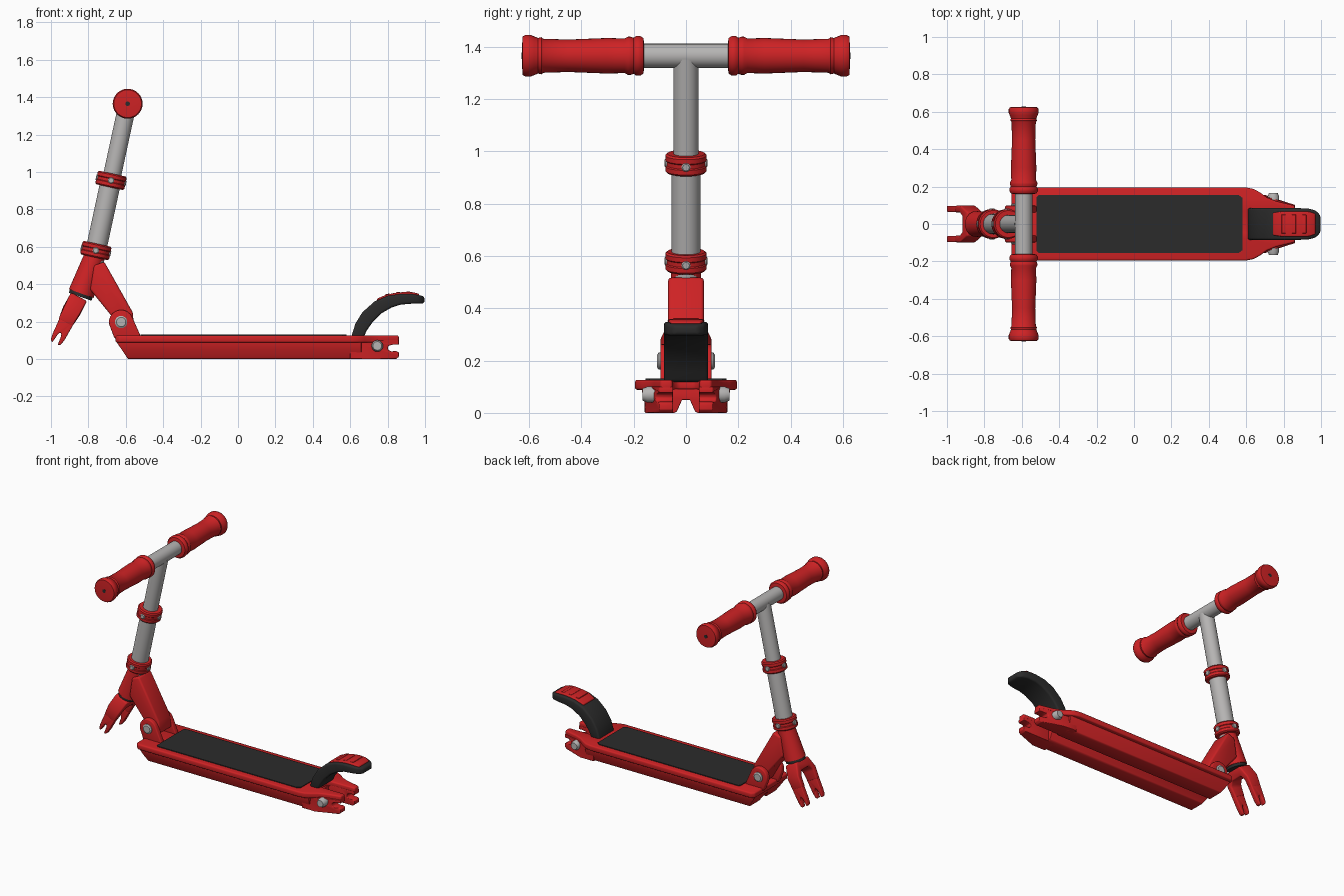
import bpy, bmesh, math
from mathutils import Vector, Matrix

if "Cube" in bpy.data.objects:
    bpy.data.objects.remove(bpy.data.objects["Cube"])


def material(name, rgb):
    m = bpy.data.materials.new(name)
    m.diffuse_color = (*rgb, 1)
    m.use_nodes = True
    m.node_tree.nodes["Principled BSDF"].inputs["Base Color"].default_value = m.diffuse_color
    return m


RED = material("red paint", (0.62, 0.016, 0.018))
GREY = material("brushed metal", (0.47, 0.46, 0.455))
DARK = material("dark rubber", (0.024, 0.024, 0.024))


def finish(name, bm, mat, bevel=0, angle=35):
    bmesh.ops.recalc_face_normals(bm, faces=bm.faces)
    me = bpy.data.meshes.new(name)
    bm.to_mesh(me)
    bm.free()
    ob = bpy.data.objects.new(name, me)
    bpy.context.collection.objects.link(ob)
    me.materials.append(mat)
    bpy.ops.object.select_all(action='DESELECT')
    bpy.context.view_layer.objects.active = ob
    ob.select_set(True)
    if bevel:
        b = ob.modifiers.new("soft edges", 'BEVEL')
        b.width, b.segments, b.limit_method = bevel, 3, 'ANGLE'
        b.angle_limit = math.radians(30)
        bpy.ops.object.modifier_apply(modifier=b.name)
    bpy.ops.object.shade_smooth_by_angle(angle=math.radians(angle))
    return ob


def prism(name, pts, a, b, axis, mat, bevel=0, matrix=None, warp=None):
    """Extrude a 2D outline from a to b along an axis."""
    put = {'x': lambda p, t: (t, p[0], p[1]),
           'y': lambda p, t: (p[0], t, p[1]),
           'z': lambda p, t: (p[0], p[1], t)}[axis]
    bm = bmesh.new()
    ends = []
    for t in (a, b):
        ends.append([bm.verts.new(put(p, t)) for p in pts])
        bm.faces.new(ends[-1])
    n = len(pts)
    for i in range(n):
        j = (i + 1) % n
        bm.faces.new((ends[0][i], ends[0][j], ends[1][j], ends[1][i]))
    for v in bm.verts:
        if warp:
            v.co = warp(v.co)
        if matrix:
            v.co = matrix @ v.co
    return finish(name, bm, mat, bevel)


def lathe(name, profile, origin, direction, mat, n=32):
    """Turn (radius, height) points about a direction from an origin."""
    rot = Vector((0, 0, 1)).rotation_difference(Vector(direction)).to_matrix()
    bm = bmesh.new()
    rings = []
    for r, h in profile:
        rings.append([bm.verts.new(Vector(origin) + rot @ Vector(
            (r * math.cos(k * math.tau / n), r * math.sin(k * math.tau / n), h)))
            for k in range(n)])
    for p, q in zip(rings, rings[1:]):
        for k in range(n):
            bm.faces.new((p[k], p[(k + 1) % n], q[(k + 1) % n], q[k]))
    bm.faces.new(rings[0])
    bm.faces.new(rings[-1])
    return finish(name, bm, mat)


def rod(name, p, q, r1, r2, mat):
    d = Vector(q) - Vector(p)
    return lathe(name, [(r1, 0), (r2, d.length)], p, d, mat)


def strip(name, top, bottom, widths, mat, bevel):
    """Curved slab from upper and lower side-view lines with half-widths."""
    bm = bmesh.new()
    secs = [[bm.verts.new(c) for c in ((t[0], -w, t[1]), (t[0], w, t[1]),
                                       (b[0], w, b[1]), (b[0], -w, b[1]))]
            for t, b, w in zip(top, bottom, widths)]
    for p, q in zip(secs, secs[1:]):
        for k in range(4):
            bm.faces.new((p[k], p[(k + 1) % 4], q[(k + 1) % 4], q[k]))
    bm.faces.new(secs[0])
    bm.faces.new(secs[-1])
    return finish(name, bm, mat, bevel)


def bolt(name, p, d, r, h):
    lathe(name, [(r, 0), (r, h * .7), (r * .75, h)], p, d, GREY, 20)


def mirrored(half):
    return half + [(x, -y) for x, y in reversed(half)]


# Steering column
def column(z):
    return Vector((-0.59 + (z - 1.365) * 0.2166, 0, z))


axis = (column(1) - column(0)).normalized()
rod("upper_column", column(0.9), column(1.36), 0.048, 0.048, GREY)
rod("lower_column", column(0.45), column(0.94), 0.055, 0.055, GREY)
rod("handlebar", (-0.59, -0.6, 1.365), (-0.59, 0.6, 1.365), 0.046, 0.046, GREY)

# Clamp collars with bolts all round
for label, z in (("upper", 0.955), ("lower", 0.58)):
    c = column(z)
    lathe(label + "_collar", [(.055, -.037), (.072, -.037), (.079, -.03), (.079, -.012),
                              (.075, -.008), (.075, .008), (.079, .012), (.079, .03),
                              (.072, .037), (.05, .037)], c, axis, RED)
    tilt = Matrix.Rotation(math.atan(0.2166), 3, 'Y')
    for k in range(4):
        d = tilt @ Vector((math.cos(k * math.pi / 2), math.sin(k * math.pi / 2), 0))
        bolt(f"{label}_collar_bolt_{k}", c + d * .07, d, .017, .012)

# Grips with flared ends
grip = [(.05, .16), (.068, .163), (.076, .175), (.076, .19), (.069, .2), (.073, .212),
        (.073, .222), (.066, .235), (.068, .3), (.062, .45), (.065, .545), (.071, .553),
        (.068, .565), (.074, .58), (.08, .595), (.08, .613), (.074, .624), (.05, .626)]
for s, side in ((-1, "near"), (1, "far")):
    lathe(side + "_grip", grip, (-0.59, 0, 1.365), (0, s, 0), RED)
    rod(side + "_grip_end_hole", (-0.59, s * .62, 1.365), (-0.59, s * .628, 1.365), .012, .012, DARK)

# Head tube, bearing ring and neck
rod("head_tube", (-0.838, 0, 0.35), (-0.763, 0, 0.56), 0.07, 0.055, RED)
rod("bearing_ring", (-0.844, 0, 0.333), (-0.837, 0, 0.353), 0.064, 0.064, DARK)
prism("neck", [(-.715, .52), (-.563, .25), (-.555, .17), (-.62, .13), (-.68, .235),
               (-.79, .37), (-.77, .5)], -.068, .068, 'y', RED, .012)

# Fork: arched crown and two slotted legs
fm = Matrix.Translation((-0.842, 0, 0.34)) @ Matrix.Rotation(0.487, 4, 'Y')
arch = [(.098, -.17), (.098, -.09), (.065, -.01), (-.065, -.01), (-.098, -.09), (-.098, -.17),
        (-.062, -.17), (-.062, -.1), (-.04, -.07), (.04, -.07), (.062, -.1), (.062, -.17)]
prism("fork_crown", arch, -.052, .045, 'x', RED, .01, fm,
      warp=lambda c: Vector((c.x * (1 if c.z > -.12 else .85), c.y, c.z)))
leg = [(-.044, -.13), (.04, -.13), (.036, -.25), (.03, -.283), (.016, -.292), (.011, -.25),
       (.009, -.235), (0, -.225), (-.009, -.235), (-.011, -.25), (-.016, -.292), (-.03, -.283),
       (-.036, -.25)]
for s, side in ((-1, "near"), (1, "far")):
    prism(side + "_fork_leg", leg, s * .064, s * .097, 'y', RED, .005, fm)

# Folding hinge plates on the deck
hinge = [(-.625 + .065 * math.cos(math.radians(a)), .198 + .065 * math.sin(math.radians(a)))
         for a in range(20, 211, 19)] + [(-.66, .11), (-.515, .11)]
for s, side in ((-1, "near"), (1, "far")):
    prism(side + "_hinge_plate", hinge, s * .062, s * .098, 'y', RED, .007)
    bolt(side + "_hinge_bolt", (-.625, s * .09, .198), (0, s, 0), .033, .02)

# Deck: top flange with a slot for the rear wheel
outline = mirrored([(-.655, .175), (-.635, .195), (.6, .195), (.64, .187), (.675, .168),
                    (.71, .142), (.76, .122), (.86, .098), (.86, .052), (.67, .05), (.65, .03)])
prism("deck_flange", outline, .088, .126, 'z', RED, .009)

# Deck body: two keels with a groove between, raked at the nose
section = [(.17, .092), (.162, .05), (.145, .004), (.135, 0), (.045, 0), (.035, .005), (.015, .05)]
section += [(-y, z) for y, z in reversed(section)]
prism("deck_body", section, -.65, .66, 'x', RED, .004,
      warp=lambda c: Vector((c.x + (.062 * (1 - c.z / .092) if c.x < 0 else 0), c.y, c.z)))

# Rear wheel holders with axle notches, tapering to the tail
holder = [(.6, 0), (.7, 0), (.845, 0), (.86, .012), (.86, .036), (.845, .043), (.82, .041),
          (.805, .047), (.8, .06), (.806, .072), (.83, .077), (.86, .077), (.86, .1),
          (.76, .1), (.7, .1), (.6, .1)]
for s, side in ((-1, "near"), (1, "far")):
    def taper(c, s=s):
        outer = .158 - .055 * min(1, max(0, (c.x - .68) / .16))
        return Vector((c.x, s * (outer if abs(c.y) > .1 else .05), c.z))
    prism(side + "_wheel_holder", holder, .05, .15, 'y', RED, .004, warp=taper)
    bolt(side + "_rear_bolt", (.745, s * .1, .07), (0, s, 0), .031, .066)

# Grip tape
tape = [(-.52, -.145), (-.51, -.155), (.56, -.155), (.58, -.14)]
tape += [(x, -y) for x, y in reversed(tape)]
prism("grip_tape", tape, .12, .131, 'z', DARK)

# Rear brake fender with a red foot pad
top = [(.605, .118), (.628, .19), (.665, .25), (.73, .308), (.8, .338), (.87, .348),
       (.93, .348), (.972, .341), (.997, .334)]
low = [(.672, .118), (.69, .155), (.72, .198), (.765, .243), (.82, .275), (.87, .291),
       (.93, .296), (.972, .296), (.997, .298)]
strip("brake_fender", top, low, [.085] * 6 + [.083, .072, .045], DARK, .012)
ptop = [(.742, .322), (.79, .343), (.84, .354), (.893, .359), (.935, .357), (.968, .349)]
strip("brake_pad", ptop, [(x + .005, z - .025) for x, z in ptop],
      [.06, .067, .067, .067, .066, .055], RED, .006)
for i, (x, z) in enumerate(((.8, .347), (.855, .356), (.91, .359))):
    prism(f"pad_ridge_{i}", [(x - .012, z - .01), (x + .012, z - .006), (x + .01, z + .003),
                             (x - .01, z + .001)], -.05, .05, 'y', RED, .002)
